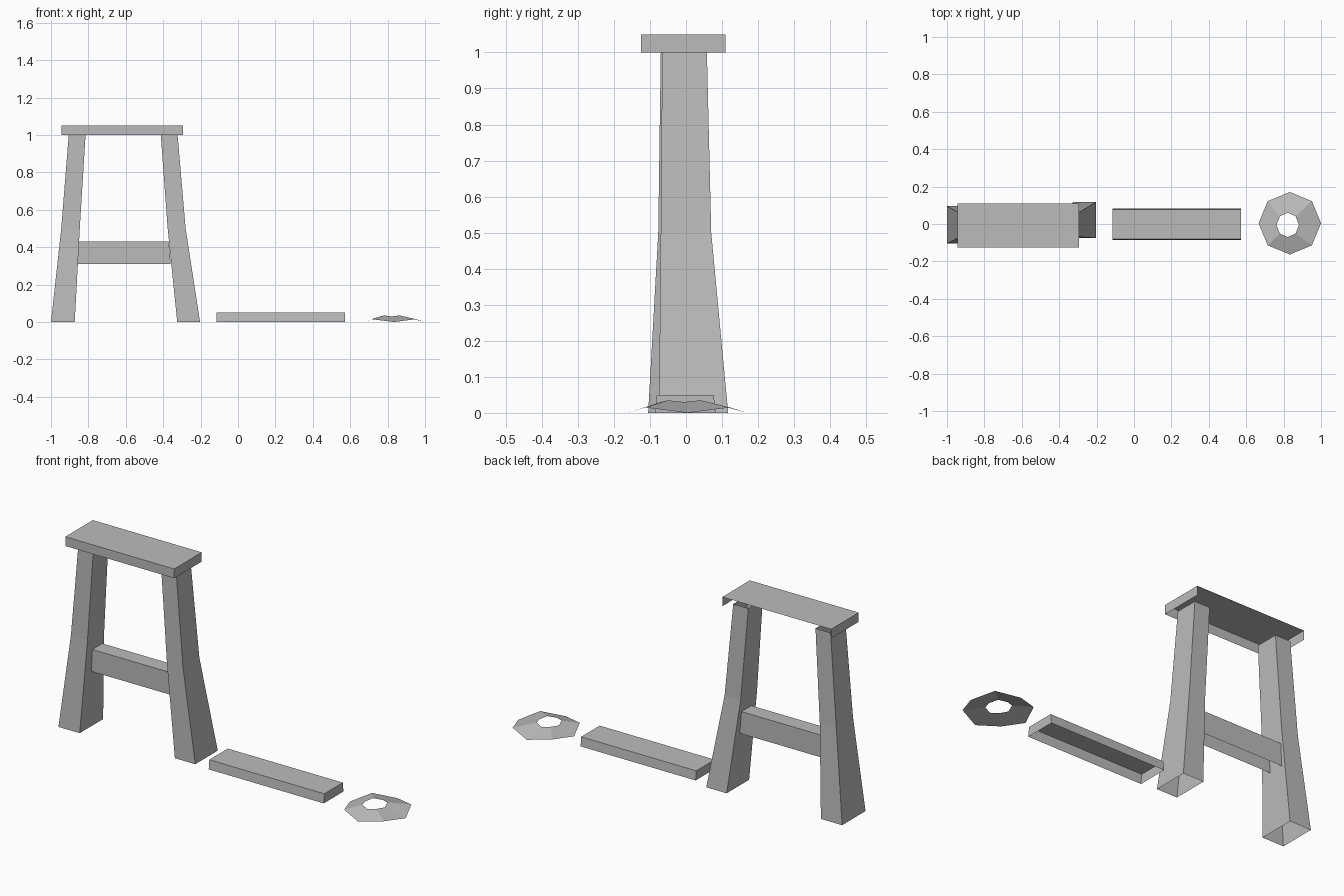
import bpy
import bmesh
import math

cube = bpy.data.objects.get("Cube")
if cube:
    bpy.data.objects.remove(cube, do_unlink=True)

# Single flat grey
grey = bpy.data.materials.new("plain grey")
grey.use_nodes = True
colour = (0.5, 0.5, 0.5, 1)
grey.diffuse_color = colour
grey.node_tree.nodes["Principled BSDF"].inputs["Base Color"].default_value = colour


def finish(name, bm):
    mesh = bpy.data.meshes.new(name)
    bm.to_mesh(mesh)
    bm.free()
    mesh.materials.append(grey)
    obj = bpy.data.objects.new(name, mesh)
    bpy.context.collection.objects.link(obj)
    return obj


def shell(name, levels, cap=False, skip=()):
    """Open rectangular shell from (z, x0, x1, y0, y1) levels, bottom to top.
    Sides are numbered front 0, +x 1, back 2, -x 3."""
    bm = bmesh.new()
    rings = []
    for z, x0, x1, y0, y1 in levels:
        corners = ((x0, y0), (x1, y0), (x1, y1), (x0, y1))
        rings.append([bm.verts.new((x, y, z)) for x, y in corners])
    for low, high in zip(rings, rings[1:]):
        for i in range(4):
            if i not in skip:
                j = (i + 1) % 4
                bm.faces.new((low[i], low[j], high[j], high[i]))
    if cap:
        bm.faces.new(rings[-1])
    return finish(name, bm)


# Splayed legs, hollow and open at both ends
shell("leg_outer", [(0, -1.0, -0.873, -0.105, 0.095),
                    (0.5, -0.945, -0.846, -0.077, 0.066),
                    (1.0, -0.905, -0.815, -0.07, 0.058)])
shell("leg_inner", [(0, -0.325, -0.203, -0.075, 0.117),
                    (0.5, -0.376, -0.28, -0.07, 0.07),
                    (1.0, -0.413, -0.323, -0.066, 0.058)])

# Top board, open below and at the back
shell("top_board", [(1.0, -0.945, -0.294, -0.125, 0.11),
                    (1.05, -0.945, -0.294, -0.125, 0.11)], cap=True, skip=(2,))

# Cross rail between the legs, open below and at the ends
shell("cross_rail", [(0.31, -0.863, -0.36, -0.03, 0.055),
                     (0.43, -0.853, -0.37, -0.03, 0.055)], cap=True, skip=(1, 3))

# Loose plank, open below
shell("loose_plank", [(0, -0.115, 0.573, -0.086, 0.082),
                      (0.05, -0.115, 0.573, -0.081, 0.077)], cap=True)

# Eight-sided shallow ring with a wavy rim
bm = bmesh.new()
outer, inner = [], []
for i in range(8):
    a = i * math.pi / 4
    odd = i % 2
    outer.append(bm.verts.new((0.833 + 0.167 * math.cos(a),
                               0.004 + 0.167 * math.sin(a), 0.015 * odd)))
    inner.append(bm.verts.new((0.822 + 0.06 * math.cos(a),
                               -0.005 + 0.065 * math.sin(a), 0.03 + 0.005 * odd)))
for i in range(8):
    j = (i + 1) % 8
    bm.faces.new((outer[i], outer[j], inner[j], inner[i]))
finish("ground_ring", bm)
